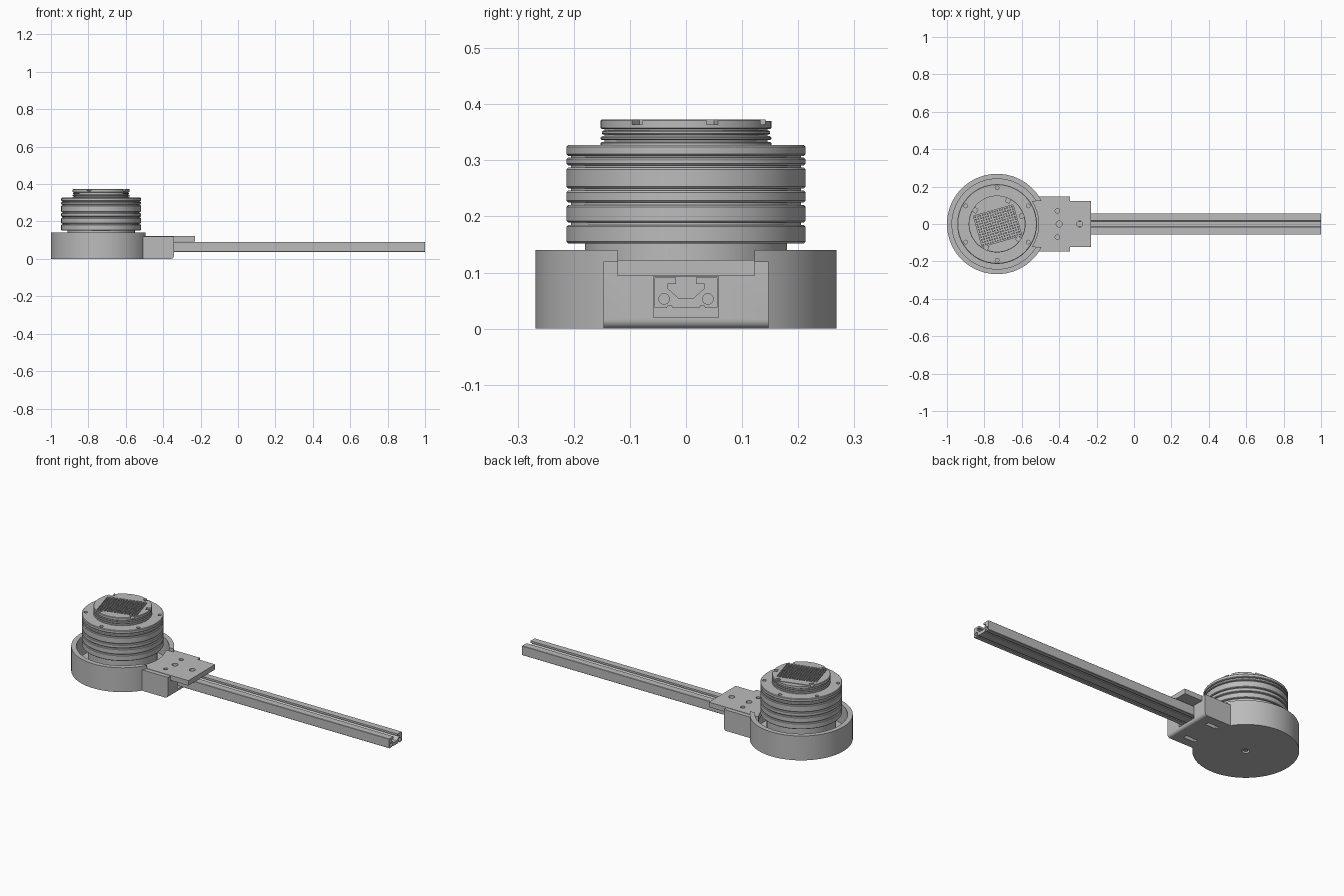
import bpy, bmesh, math
from mathutils import Matrix, Vector

if "Cube" in bpy.data.objects:
    bpy.data.objects.remove(bpy.data.objects["Cube"])

grey = bpy.data.materials.new("machined_grey")
grey.use_nodes = True
grey.diffuse_color = (0.5, 0.5, 0.5, 1)
grey.node_tree.nodes["Principled BSDF"].inputs["Base Color"].default_value = (0.5, 0.5, 0.5, 1)

CX = -0.732  # turret axis


def make(name, bm):
    bmesh.ops.recalc_face_normals(bm, faces=bm.faces)
    mesh = bpy.data.meshes.new(name)
    bm.to_mesh(mesh)
    bm.free()
    obj = bpy.data.objects.new(name, mesh)
    bpy.context.collection.objects.link(obj)
    mesh.materials.append(grey)
    return obj


def add_box(bm, lo, hi, matrix=Matrix()):
    lo, hi = Vector(lo), Vector(hi)
    place = Matrix.Translation((lo + hi) / 2) @ Matrix.Diagonal((*(hi - lo), 1))
    bmesh.ops.create_cube(bm, size=1, matrix=matrix @ place)


def box(name, lo, hi, matrix=Matrix()):
    bm = bmesh.new()
    add_box(bm, lo, hi, matrix)
    return make(name, bm)


def rod(name, x, y, z0, z1, r, segments=24):
    bm = bmesh.new()
    bmesh.ops.create_cone(bm, cap_ends=True, segments=segments, radius1=r, radius2=r,
                          depth=z1 - z0, matrix=Matrix.Translation((x, y, (z0 + z1) / 2)))
    return make(name, bm)


def prism(name, points, direction):
    bm = bmesh.new()
    face = bm.faces.new([bm.verts.new(p) for p in points])
    out = bmesh.ops.extrude_face_region(bm, geom=[face])["geom"]
    bmesh.ops.translate(bm, vec=direction,
                        verts=[v for v in out if isinstance(v, bmesh.types.BMVert)])
    return make(name, bm)


def lathe(name, outline, segments=96):
    bm = bmesh.new()
    verts = [bm.verts.new((r, 0, z)) for r, z in outline]
    edges = [bm.edges.new(pair) for pair in zip(verts, verts[1:])]
    bmesh.ops.spin(bm, geom=verts + edges, axis=(0, 0, 1), cent=(0, 0, 0),
                   angle=math.tau, steps=segments, use_duplicate=False)
    bmesh.ops.remove_doubles(bm, verts=bm.verts, dist=1e-5)
    bmesh.ops.translate(bm, verts=bm.verts, vec=(CX, 0, 0))
    return make(name, bm)


def banded(bands, groove, bevel):
    # Outline of stacked rings with narrow grooves between them
    pts = [(0, bands[0][0])]
    for i, (z0, z1, r) in enumerate(bands):
        if i:
            pts.append((groove, z0))
        pts += [(r - bevel, z0), (r, z0 + bevel), (r, z1 - bevel), (r - bevel, z1)]
        if i < len(bands) - 1:
            pts.append((groove, z1))
    return pts + [(0, bands[-1][1])]


def combine(obj, others, operation="DIFFERENCE"):
    for other in others:
        mod = obj.modifiers.new("cut", "BOOLEAN")
        mod.operation, mod.solver, mod.object = operation, "EXACT", other
        bpy.context.view_layer.objects.active = obj
        bpy.ops.object.modifier_apply(modifier=mod.name)
        bpy.data.objects.remove(other)


# Round housing with the square bracket grown out of it
housing = rod("housing", CX, 0, 0, 0.14, 0.268, 128)
R = 0.016
corner = [(-0.343 - R + R * math.sin(a), -0.147, R - R * math.cos(a))
          for a in (i * math.pi / 12 for i in range(7))]
bracket = prism("bracket", [(-0.6, -0.147, 0)] + corner +
                [(-0.343, -0.147, 0.12), (-0.6, -0.147, 0.12)], (0, 0.294, 0))
combine(housing, [bracket], "UNION")
combine(housing, [
    rod("cavity", CX, 0, 0.03, 0.3, 0.241, 128),
    box("rim_gap", (-0.6, -0.122, 0.121), (-0.4, 0.122, 0.2)),
    box("rail_pocket", (-0.47, -0.058, 0.02), (-0.3, 0.058, 0.0925)),
    rod("base_hole", CX, 0, -0.05, 0.02, 0.02),
])
for side in (-1, 1):
    combine(housing, [box("floor_slot", (-0.475, side * 0.085 - 0.011, -0.05),
                          (-0.405, side * 0.085 + 0.011, 0.04))])
base_bolt = rod("base_bolt", CX, 0, 0.004, 0.03, 0.012)

# Clamp plate on top of the bracket
plate = box("clamp_plate", (-0.56, -0.122, 0.0935), (-0.23, 0.122, 0.122))
combine(plate, [rod("plate_curve", CX, 0, 0, 0.2, 0.222, 128)])
for x, y in ((-0.41, -0.07), (-0.41, 0.07), (-0.4, 0), (-0.29, 0)):
    r = 0.012 if y else 0.016
    combine(plate, [rod("plate_hole", x, y, 0.05, 0.2, r)])
    if x < -0.35:
        combine(housing, [rod("screw_hole", x, y, 0.093, 0.2, r)])

# Slotted rail: half section mirrored across its middle
half = [(0.014, 0.055), (0.033, 0.072), (0.033, 0.08), (0.018, 0.08), (0.018, 0.091),
        (0.055, 0.091), (0.057, 0.089), (0.057, 0.039), (0.055, 0.037),
        (0.034, 0.037), (0.032, 0.041), (0.026, 0.041), (0.024, 0.037)]
section = half + [(-y, z) for y, z in reversed(half)]
rail = prism("slotted_rail", [(-0.469, y, z) for y, z in section], (1.469, 0, 0))
for y in (-0.039, 0.039):
    bore = rod("rail_bore", 0, 0, -1, 1.2, 0.0095)
    bore.data.transform(Matrix.Translation((0, y, 0.053)) @ Matrix.Rotation(math.pi / 2, 4, "Y"))
    combine(rail, [bore])

# Grooved turret drum on its neck
neck = rod("neck", CX, 0, 0.028, 0.155, 0.18, 96)
drum = lathe("drum", banded([
    (0.152, 0.185, 0.213), (0.189, 0.220, 0.213), (0.225, 0.246, 0.213),
    (0.250, 0.287, 0.213), (0.291, 0.305, 0.213), (0.308, 0.327, 0.213)], 0.205, 0.003))
for i in range(6):
    a = math.radians(30 + 60 * i)
    combine(drum, [rod("drum_hole", CX + 0.193 * math.cos(a), 0.193 * math.sin(a),
                       0.315, 0.35, 0.01, 16)])

# Lid with edge notches and a sunken field
lid = lathe("lid", banded([
    (0.325, 0.333, 0.152), (0.336, 0.343, 0.152), (0.346, 0.353, 0.15),
    (0.356, 0.373, 0.152)], 0.145, 0.002))
for degrees in (18, 65, 148, -35, -115):
    turn = Matrix.Translation((CX, 0, 0)) @ Matrix.Rotation(math.radians(degrees), 4, "Z")
    combine(lid, [box("lid_notch", (0.128, -0.011, 0.364), (0.2, 0.011, 0.4), turn)])
tilt = Matrix.Translation((CX, 0, 0)) @ Matrix.Rotation(math.radians(16), 4, "Z")
combine(lid, [box("lid_flat", (-0.2, 0.122, 0.37), (0.2, 0.3, 0.4), tilt),
              box("pin_field", (-0.11, -0.095, 0.364), (0.11, 0.075, 0.4), tilt)])

# Cooling pins standing in the field
bm = bmesh.new()
for i in range(16):
    for j in range(12):
        x, y = -0.102 + i * 0.0136, -0.087 + j * 0.014
        add_box(bm, (x - 0.004, y - 0.004, 0.362), (x + 0.004, y + 0.004, 0.373), tilt)
pins = make("cooling_pins", bm)

# Smooth round parts, keep edges sharp
bpy.ops.object.select_all(action="DESELECT")
for obj in (housing, base_bolt, plate, rail, neck, drum, lid):
    obj.select_set(True)
    bpy.context.view_layer.objects.active = obj
bpy.ops.object.shade_smooth_by_angle(angle=math.radians(30))
